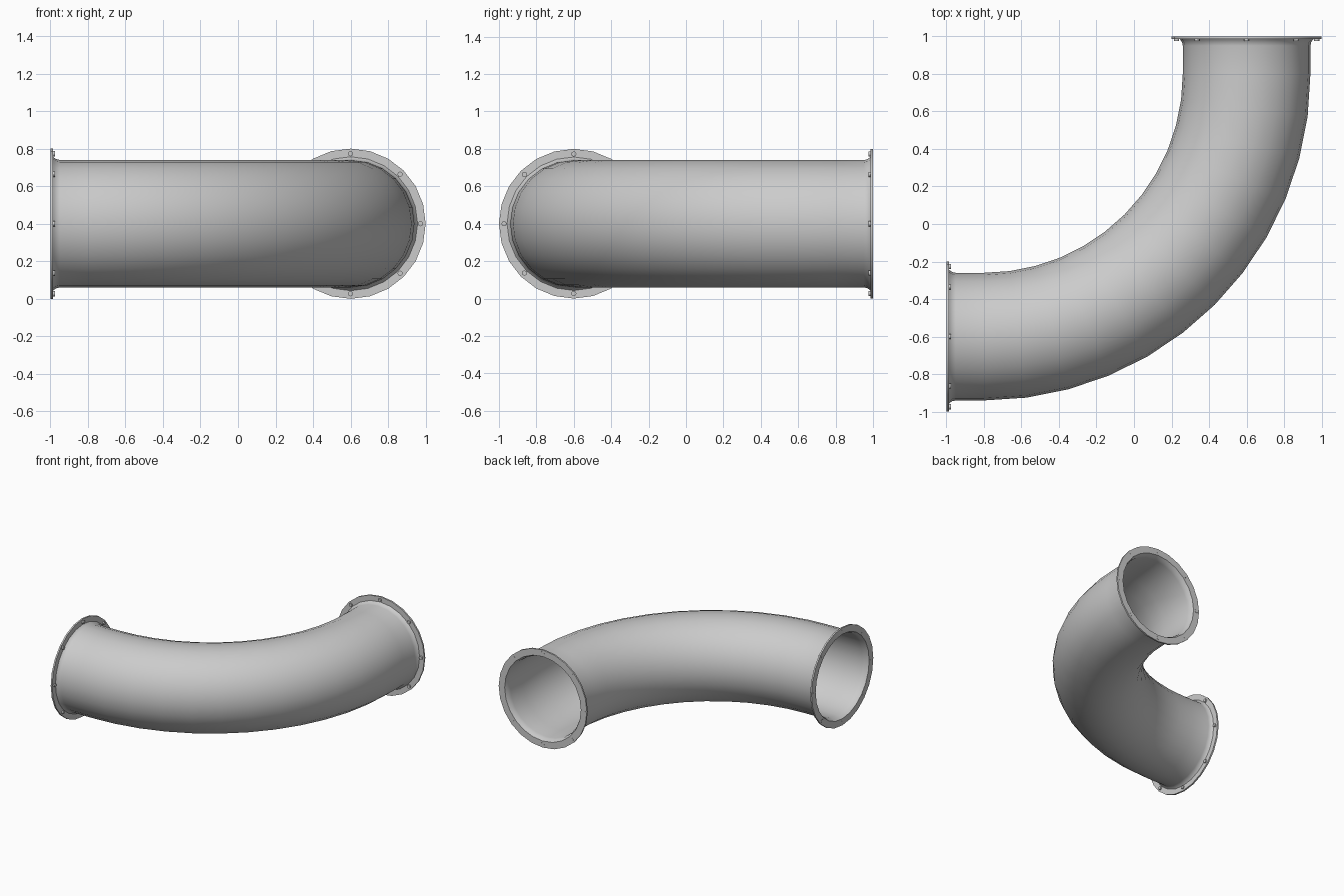
import bpy, bmesh, math
from mathutils import Vector, Matrix

if "Cube" in bpy.data.objects:
    bpy.data.objects.remove(bpy.data.objects["Cube"])

SIDES, BEND = 24, 12
Z, R_BEND, R_OUT, R_IN = 0.4, 1.4, 0.34, 0.33


def finish(bm, name, angle=35):
    bmesh.ops.recalc_face_normals(bm, faces=bm.faces)
    me = bpy.data.meshes.new(name)
    bm.to_mesh(me)
    bm.free()
    ob = bpy.data.objects.new(name, me)
    bpy.context.collection.objects.link(ob)
    bpy.ops.object.select_all(action='DESELECT')
    ob.select_set(True)
    bpy.context.view_layer.objects.active = ob
    bpy.ops.object.shade_smooth_by_angle(angle=math.radians(angle))
    return ob


def sweep(name, stations):
    """Skin closed loop of rings; each station is (centre, path angle, radius)."""
    bm = bmesh.new()
    rings = []
    for c, a, r in stations:
        side = Vector((math.sin(a), -math.cos(a), 0))
        rings.append([bm.verts.new(c + side * r * math.cos(t) + Vector((0, 0, r * math.sin(t))))
                      for t in (2 * math.pi * i / SIDES for i in range(SIDES))])
    for k in range(len(rings)):
        p, q = rings[k], rings[(k + 1) % len(rings)]
        for i in range(SIDES):
            j = (i + 1) % SIDES
            bm.faces.new((p[i], p[j], q[j], q[i]))
    return finish(bm, name)


def bend_rings(r):
    rings = []
    for i in range(BEND + 1):
        a = math.pi / 2 * i / BEND
        c = Vector((-0.8 + R_BEND * math.sin(a), 0.8 - R_BEND * math.cos(a), Z))
        rings.append((c, a, r))
    return rings


def inlet(d, r):
    return (Vector((-1 + d, -0.6, Z)), 0, r)


def outlet(d, r):
    return (Vector((0.6, 1 - d, Z)), math.pi / 2, r)


# Hollow elbow with slightly flared mouths
outer = [(0.01, 0.36), (0.02, 0.352), (0.032, 0.344), (0.05, R_OUT)]
inner = [(0.05, R_IN), (0.025, 0.334), (0.001, 0.346)]
sweep("elbow_pipe",
      [inlet(*p) for p in outer] + bend_rings(R_OUT) + [outlet(*p) for p in reversed(outer)]
      + [outlet(*p) for p in reversed(inner)] + bend_rings(R_IN)[::-1]
      + [inlet(*p) for p in inner])

# Flange rings and their bolts at both ends
flange = [(0.001, 0.346), (0.001, 0.4), (0.014, 0.4), (0.014, 0.35)]
for end, fn, axis in (("inlet", inlet, 'Y'), ("outlet", outlet, 'X')):
    sweep(end + "_flange", [fn(*p) for p in flange])
    bm = bmesh.new()
    for k in range(8):
        c, a, _ = fn(0.0125, 0)
        t = k * math.pi / 4
        side = Vector((math.sin(a), -math.cos(a), 0))
        pos = c + side * 0.373 * math.cos(t) + Vector((0, 0, 0.373 * math.sin(t)))
        bmesh.ops.create_cone(bm, cap_ends=True, segments=8, radius1=0.014, radius2=0.014,
                              depth=0.025,
                              matrix=Matrix.Translation(pos) @ Matrix.Rotation(math.pi / 2, 4, axis))
    finish(bm, end + "_bolts", 50)
